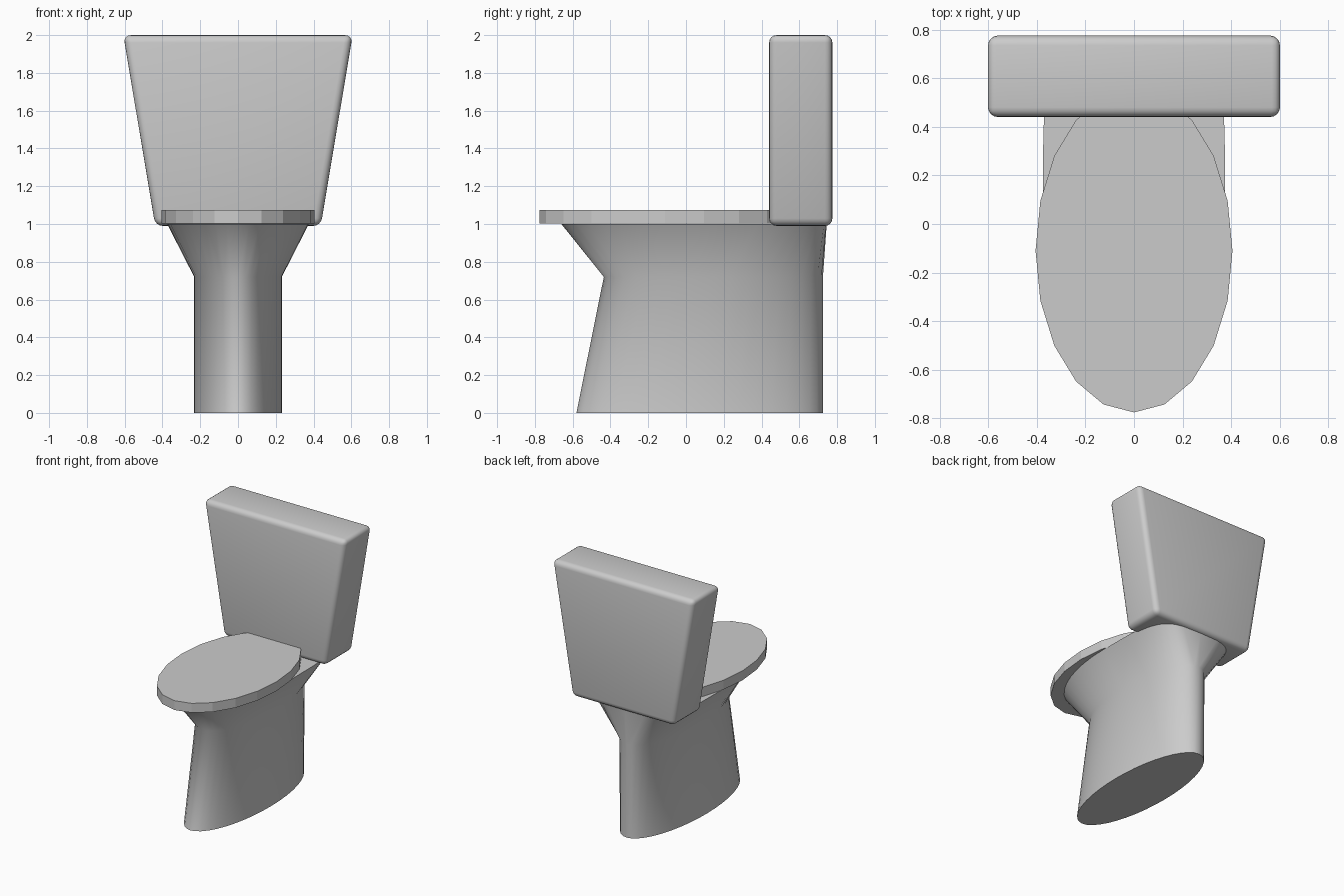
import bpy, bmesh
from math import sin, cos, pi, radians

if "Cube" in bpy.data.objects:
    bpy.data.objects.remove(bpy.data.objects["Cube"])


def loft(name, rings, angle):
    """Join equal-sized closed rings (bottom to top), cap both ends."""
    bm = bmesh.new()
    rows = [[bm.verts.new(p) for p in r] for r in rings]
    n = len(rows[0])
    for a, b in zip(rows, rows[1:]):
        for i in range(n):
            j = (i + 1) % n
            bm.faces.new((a[i], a[j], b[j], b[i]))
    bm.faces.new(rows[0][::-1])
    bm.faces.new(rows[-1])
    bmesh.ops.recalc_face_normals(bm, faces=bm.faces)
    mesh = bpy.data.meshes.new(name)
    bm.to_mesh(mesh)
    bm.free()
    ob = bpy.data.objects.new(name, mesh)
    bpy.context.collection.objects.link(ob)
    bpy.context.view_layer.objects.active = ob
    ob.select_set(True)
    if angle:
        bpy.ops.object.shade_smooth_by_angle(angle=radians(angle))
    ob.select_set(False)
    return ob


def oval(n, rx, front, back, z, mid=None, back_power=1.0):
    """Oval ring; a back_power under 1 squares off the rear half."""
    c = (front + back) / 2 if mid is None else mid
    pts = []
    for i in range(n):
        t = 2 * pi * i / n
        s, k = sin(t), cos(t)
        if s > 1e-6:
            x = rx * abs(k) ** back_power * (1 if k > 0 else -1)
            if abs(k) < 1e-6:
                x = 0
            y = c + (back - c) * s ** back_power
        else:
            x, y = rx * k, c + (c - front) * s
        pts.append((x, y, z))
    return pts


# Pedestal flaring out into the bowl, squared at the rear under the tank
loft("pedestal_bowl", [
    oval(40, 0.232, -0.58, 0.725, 0),
    oval(40, 0.232, -0.435, 0.725, 0.72),
    oval(40, 0.375, -0.66, 0.745, 1.0, mid=0.1, back_power=0.45),
], 60)

# Closed seat lid, a faceted oval slab
loft("seat_lid", [oval(20, 0.405, -0.775, 0.555, z) for z in (1.003, 1.075)], 0)


# Tapered tank with rounded edges
def rect(w, z):
    return [(-w, 0.44, z), (w, 0.44, z), (w, 0.775, z), (-w, 0.775, z)]


tank = loft("tank", [rect(0.438, 0.99), rect(0.607, 2.0)], 0)
bev = tank.modifiers.new("round_edges", 'BEVEL')
bev.width = 0.04
bev.segments = 4
bpy.context.view_layer.objects.active = tank
tank.select_set(True)
bpy.ops.object.modifier_apply(modifier=bev.name)
bpy.ops.object.shade_smooth_by_angle(angle=radians(35))
